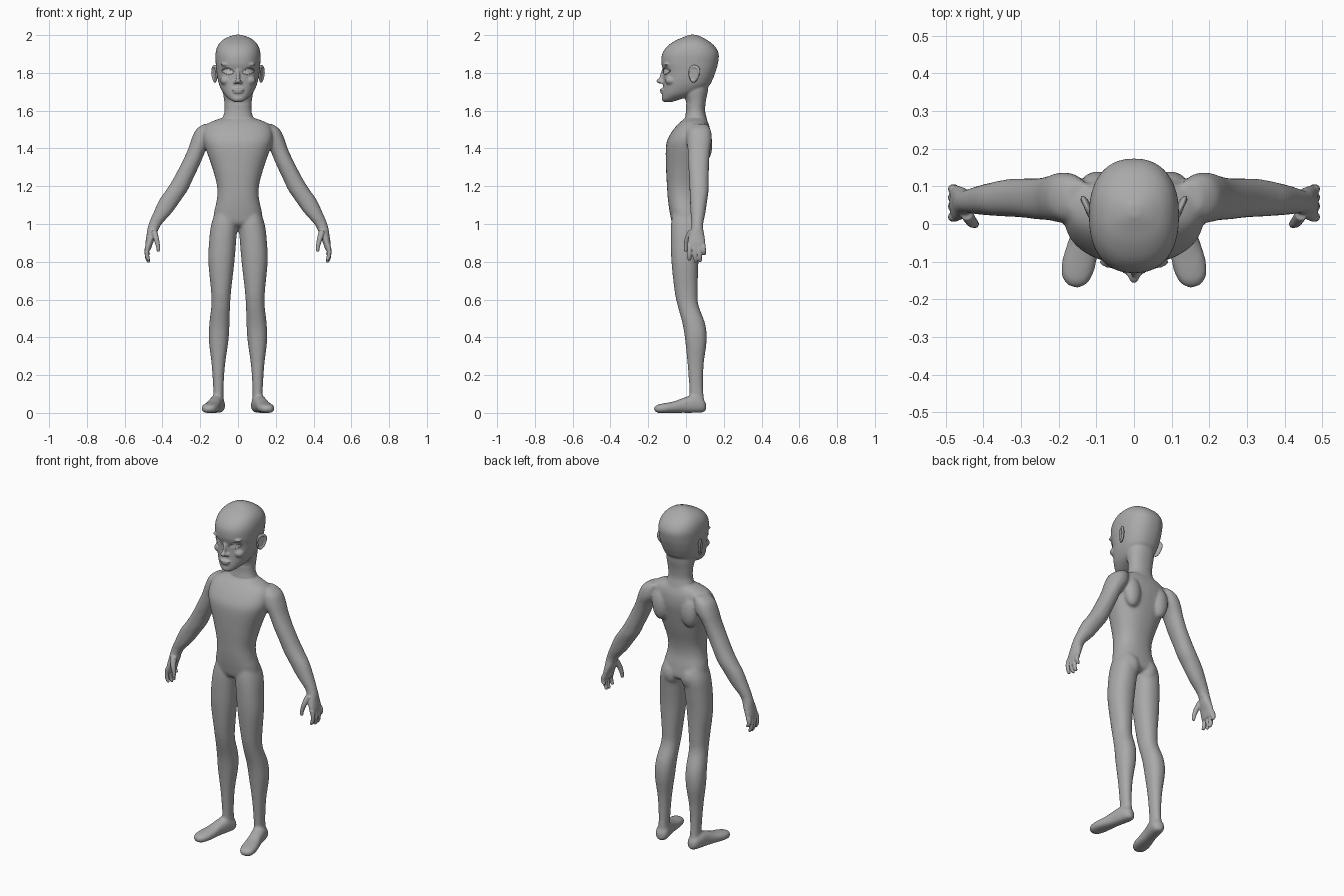
import bpy
import bmesh
import math
from mathutils import Matrix, Vector, Euler

old = bpy.data.objects.get("Cube")
if old:
    bpy.data.objects.remove(old, do_unlink=True)

SIDES = (1, -1)


def material(name, value):
    mat = bpy.data.materials.new(name)
    mat.use_nodes = True
    colour = (value, value, value, 1)
    mat.diffuse_color = colour
    mat.node_tree.nodes["Principled BSDF"].inputs["Base Color"].default_value = colour
    return mat


SKIN = material("skin_grey", 0.4)
EYE = material("eye_pale_grey", 0.62)


def spline(rows, steps=5):
    """Smoothly interpolated copies of the given section rows."""
    result = []
    for i in range(len(rows) - 1):
        a, b, c, d = (rows[max(i - 1, 0)], rows[i], rows[i + 1],
                      rows[min(i + 2, len(rows) - 1)])
        for k in range(steps):
            t = k / steps
            result.append([
                q + t * (r - p + t * (2 * p - 5 * q + 4 * r - s
                                      + t * (3 * (q - r) + s - p))) / 2
                for p, q, r, s in zip(a, b, c, d)])
    return result + [list(rows[-1])]


def loft(bm, rows, side=1, power=2.2, matrix=None, segments=32):
    """Closed skin over rounded sections: height, x from, x to, y from, y to."""
    rings = []
    for z, left, right, front, back in spline(rows):
        ring = []
        for k in range(segments):
            a = math.tau * k / segments
            c, s = math.cos(a), math.sin(a)
            u = math.copysign(abs(c) ** (2 / power), c)
            v = math.copysign(abs(s) ** (2 / power), s)
            p = Vector(((left + right + u * (right - left)) / 2,
                        (front + back + v * (back - front)) / 2, z))
            if matrix:
                p = matrix @ p
            p.x *= side
            ring.append(bm.verts.new(p))
        rings.append(ring)
    for low, high in zip(rings, rings[1:]):
        for k in range(segments):
            n = (k + 1) % segments
            bm.faces.new((low[k], low[n], high[n], high[k]))
    bm.faces.new(rings[0])
    bm.faces.new(rings[-1])


def centred(rows):
    """Sections symmetric in x, given as height, half width, front, back."""
    return [(z, -w, w, f, b) for z, w, f, b in rows]


def blob(bm, centre, radii, side=1, tilt=0.0):
    place = Matrix.LocRotScale(Vector((centre[0] * side, centre[1], centre[2])),
                               Euler((tilt, 0, 0)), Vector(radii))
    bmesh.ops.create_uvsphere(bm, u_segments=24, v_segments=16, radius=1, matrix=place)


def finish(bm, name, mat, voxel=None, smoothing=0):
    bmesh.ops.recalc_face_normals(bm, faces=bm.faces)
    mesh = bpy.data.meshes.new(name)
    bm.to_mesh(mesh)
    bm.free()
    mesh.materials.append(mat)
    for poly in mesh.polygons:
        poly.use_smooth = True
    obj = bpy.data.objects.new(name, mesh)
    bpy.context.scene.collection.objects.link(obj)
    if voxel:
        remesh = obj.modifiers.new("fuse", 'REMESH')
        remesh.mode = 'VOXEL'
        remesh.voxel_size = voxel
        remesh.use_smooth_shade = True
        soften = obj.modifiers.new("soften", 'SMOOTH')
        soften.factor = 0.5
        soften.iterations = smoothing
    return obj


# Body: torso, neck base, legs, feet and arms fused together
body = bmesh.new()
loft(body, centred([
    (.98, .05, -.03, .06), (1.0, .125, -.07, .085), (1.06, .127, -.086, .08),
    (1.13, .112, -.096, .068), (1.2, .111, -.101, .074), (1.3, .137, -.106, .1),
    (1.4, .172, -.107, .122), (1.45, .185, -.097, .13), (1.5, .18, -.067, .128),
    (1.535, .155, -.036, .118), (1.56, .09, -.005, .105)]), power=2.3)
neck = centred([
    (1.52, .1, -.03, .12), (1.56, .082, -.006, .11), (1.6, .071, 0, .101),
    (1.65, .073, 0, .105), (1.7, .08, -.02, .115), (1.74, .08, -.02, .12)])
loft(body, neck[:4])

leg = [(1.06, .02, .12, -.07, .07), (1.0, .003, .141, -.079, .085),
       (.92, .009, .152, -.081, .077), (.8, .019, .157, -.077, .066),
       (.65, .036, .143, -.061, .062), (.57, .042, .141, -.045, .066),
       (.47, .045, .152, -.018, .102), (.38, .051, .154, -.004, .109),
       (.25, .069, .139, .009, .093), (.12, .077, .131, .018, .091),
       (.04, .075, .133, .02, .1)]
arm = [(1.53, .11, .18, .03, .11), (1.5, .12, .222, .01, .13),
       (1.45, .13, .246, .004, .137), (1.39, .17, .267, .009, .128),
       (1.32, .2, .3, .012, .122), (1.235, .24, .345, .017, .121),
       (1.18, .266, .38, .019, .12), (1.13, .3, .415, .021, .113),
       (1.06, .35, .448, .024, .103), (1.0, .404, .473, .029, .091),
       (.96, .424, .48, .029, .09)]
foot = [(0, -.015, .015, .012, .05), (.02, -.034, .034, .002, .075),
        (.07, -.038, .038, 0, .092), (.12, -.037, .037, 0, .08),
        (.17, -.042, .042, 0, .062), (.22, -.045, .045, 0, .052),
        (.26, -.036, .036, 0, .044), (.28, -.014, .014, .01, .032)]
heel, toe = Vector((.097, .105, 0)), Vector((.162, -.17, 0))
ahead, up = (toe - heel).normalized(), Vector((0, 0, 1))
foot_frame = Matrix.Translation(heel) @ Matrix((up.cross(ahead), up, ahead)).transposed().to_4x4()
for side in SIDES:
    loft(body, leg, side)
    loft(body, arm, side)
    loft(body, foot, side, 2.4, foot_frame)
    blob(body, (.06, .048, 1.0), (.052, .044, .065), side)    # buttock
    blob(body, (.095, .1, 1.42), (.05, .04, .09), side)       # shoulder blade
finish(body, "body", SKIN, .007, 10)

# Hands: palm, four fingers and thumb
palm = [(1.02, .392, .464, .029, .091), (.98, .418, .478, .028, .09),
        (.94, .432, .484, .016, .097), (.9, .45, .49, .008, .102),
        (.87, .46, .49, .008, .102), (.86, .466, .486, .016, .094)]
thumb = [(.965, .428, .462, .01, .045), (.92, .418, .447, -.008, .024),
         (.88, .412, .434, -.011, .012), (.86, .413, .431, -.01, .008),
         (.853, .418, .427, -.006, .004)]
fingers = ((.019, .018, .805), (.043, .052, .795), (.068, .075, .798), (.091, .096, .835))


def finger(bm, side, root, tip, end):
    rows = []
    for t, x, r in ((0, .476, .013), (.35, .482, .0125), (.7, .481, .0115),
                    (.93, .474, .0095), (1, .473, .005)):
        y, z = root + (tip - root) * t, .89 + (end - .89) * t
        rows.append((z, x - r, x + r, y - r, y + r))
    loft(bm, rows, side, 2, segments=16)


for side, label in zip(SIDES, ("left", "right")):
    hand = bmesh.new()
    loft(hand, palm, side)
    loft(hand, thumb, side, 2)
    for spec in fingers:
        finger(hand, side, *spec)
    finish(hand, label + "_hand", SKIN, .004, 3)

# Head: skull, neck, brow, cheeks, nose, lips and chin
skull = bmesh.new()
loft(skull, centred([
    (1.646, .02, -.118, -.075), (1.66, .045, -.126, -.03), (1.69, .076, -.125, .06),
    (1.73, .097, -.121, .12), (1.77, .108, -.119, .143), (1.81, .114, -.12, .158),
    (1.85, .118, -.13, .169), (1.9, .119, -.126, .173), (1.94, .109, -.1, .153),
    (1.97, .086, -.058, .118), (1.99, .052, -.012, .082), (2.002, .015, .02, .05)]),
    power=2.3, segments=48)
loft(skull, neck[1:])
blob(skull, (0, -.124, 1.787), (.01, .014, .042), tilt=-.25)   # nose bridge
blob(skull, (0, -.138, 1.757), (.015, .019, .013))             # nose tip
blob(skull, (0, -.125, 1.711), (.033, .014, .007))             # upper lip
blob(skull, (0, -.123, 1.698), (.027, .014, .007))             # lower lip
blob(skull, (0, -.112, 1.664), (.026, .017, .016))             # chin
for side in SIDES:
    blob(skull, (.014, -.126, 1.751), (.01, .013, .009), side)   # nostril
    blob(skull, (.05, -.1, 1.845), (.042, .019, .011), side)     # brow
    blob(skull, (.062, -.08, 1.76), (.032, .03, .026), side)     # cheek
head = finish(skull, "head", SKIN, .005, 4)

bpy.context.view_layer.update()
solid_head = head.evaluated_get(bpy.context.evaluated_depsgraph_get())


def on_face(x, z, lift):
    hit, spot, _, _ = solid_head.ray_cast(Vector((x, -1, z)), Vector((0, 1, 0)))
    return Vector((x, (spot.y if hit else -.11) - lift, z))


def lid_line(t, way):
    """Point on the almond outline, from inner corner to outer corner."""
    height = .018 if way > 0 else .014
    return .022 + .064 * t, 1.802 + .01 * t + way * height * math.sin(math.pi * t) ** .8


# Eyes laid on the face, with raised lids, and ears with a hollow
for side, label in zip(SIDES, ("left", "right")):
    eye = bmesh.new()
    columns = []
    for k in range(17):
        x, top = lid_line(k / 16, 1)
        low = lid_line(k / 16, -1)[1]
        columns.append([eye.verts.new(on_face(x * side, low + (top - low) * j / 6, .003))
                        for j in range(7)])
    for a, b in zip(columns, columns[1:]):
        for j in range(6):
            corners = (a[j], b[j], b[j + 1], a[j + 1])
            eye.faces.new(corners if side > 0 else corners[::-1])
    bmesh.ops.remove_doubles(eye, verts=eye.verts, dist=.0002)
    finish(eye, label + "_eye", EYE)

    for way, name in ((1, "_upper_lid"), (-1, "_lower_lid")):
        curve = bpy.data.curves.new(label + name, 'CURVE')
        curve.dimensions = '3D'
        curve.bevel_depth = .004 if way > 0 else .0025
        curve.use_fill_caps = True
        line = curve.splines.new('POLY')
        line.points.add(16)
        for k, point in enumerate(line.points):
            x, z = lid_line(k / 16, way)
            point.co = (*on_face(x * side, z, .001), 1)
        curve.materials.append(SKIN)
        bpy.context.scene.collection.objects.link(bpy.data.objects.new(label + name, curve))

    ear = bmesh.new()
    bmesh.ops.create_uvsphere(ear, u_segments=32, v_segments=24, radius=1)
    for v in ear.verts:
        if v.co.x > 0 and math.hypot(v.co.y, v.co.z) < .72:
            v.co.x *= .15
        v.co.y *= 1 + .25 * v.co.z      # narrower towards the lobe
        v.co.x *= side
    ear.transform(Matrix.LocRotScale(Vector((.124 * side, .043, 1.795)),
                                     Euler((-.15, 0, -.42 * side)),
                                     Vector((.012, .032, .047))))
    finish(ear, label + "_ear", SKIN)
